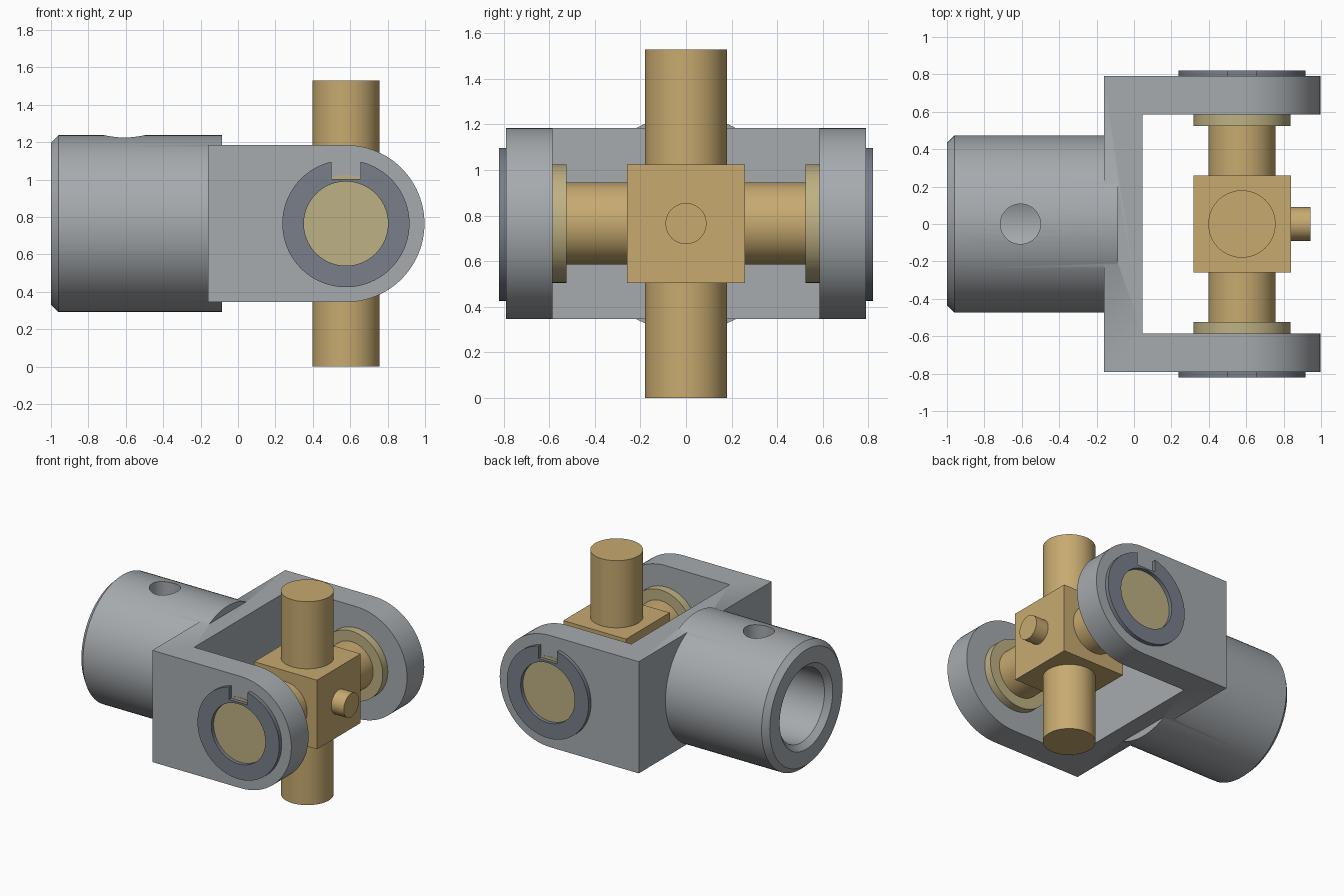
import bpy, bmesh, math
from mathutils import Matrix, Vector

if "Cube" in bpy.data.objects:
    bpy.data.objects.remove(bpy.data.objects["Cube"])

CZ = 0.765      # height of the shaft axis
PX = 0.577      # x of the cross centre
SEG = 96


def material(name, rgb):
    m = bpy.data.materials.new(name)
    lin = [((c / 255 + 0.055) / 1.055) ** 2.4 for c in rgb]
    m.diffuse_color = (*lin, 1)
    m.use_nodes = True
    m.node_tree.nodes["Principled BSDF"].inputs["Base Color"].default_value = m.diffuse_color
    return m


STEEL = material("steel grey", (166, 171, 175))
DARK = material("dark steel", (120, 127, 138))
BRASS = material("brass", (199, 170, 112))
BUSHING = material("pale bronze", (190, 177, 132))


def finish(name, bm, mat):
    bmesh.ops.recalc_face_normals(bm, faces=bm.faces)
    me = bpy.data.meshes.new(name)
    bm.to_mesh(me)
    bm.free()
    ob = bpy.data.objects.new(name, me)
    bpy.context.collection.objects.link(ob)
    me.materials.append(mat)
    return ob


def box(name, lo, hi, mat):
    bm = bmesh.new()
    lo, hi = Vector(lo), Vector(hi)
    bmesh.ops.create_cube(bm, size=1)
    for v in bm.verts:
        v.co = (lo + hi) / 2 + Vector(a * b for a, b in zip(v.co, hi - lo))
    return finish(name, bm, mat)


def rod(name, a, b, r, mat):
    """Cylinder from point a to point b."""
    a, b = Vector(a), Vector(b)
    rot = (b - a).to_track_quat('Z', 'Y').to_matrix().to_4x4()
    bm = bmesh.new()
    bmesh.ops.create_cone(bm, cap_ends=True, segments=SEG, radius1=r, radius2=r,
                          depth=(b - a).length,
                          matrix=Matrix.Translation((a + b) / 2) @ rot)
    return finish(name, bm, mat)


def lathe_x(name, profile, mat):
    """Spin (x, radius) points around the shaft axis."""
    bm = bmesh.new()
    rings = []
    for x, r in profile:
        if r == 0:
            rings.append([bm.verts.new((x, 0, CZ))] * SEG)
        else:
            rings.append([bm.verts.new((x, r * math.cos(t), CZ + r * math.sin(t)))
                          for t in (2 * math.pi * i / SEG for i in range(SEG))])
    for p, q in zip(rings, rings[1:]):
        for i in range(SEG):
            j = (i + 1) % SEG
            vs = list(dict.fromkeys((p[i], p[j], q[j], q[i])))
            bm.faces.new(vs)
    return finish(name, bm, mat)


def extrude_y(name, pts, y0, y1, mat):
    """Extrude an (x, z) outline along y."""
    bm = bmesh.new()
    face = bm.faces.new([bm.verts.new((x, y0, z)) for x, z in pts])
    out = bmesh.ops.extrude_face_region(bm, geom=[face])['geom']
    bmesh.ops.translate(bm, verts=[v for v in out if isinstance(v, bmesh.types.BMVert)],
                        vec=(0, y1 - y0, 0))
    return finish(name, bm, mat)


def boolean(ob, tool, op):
    """Apply a boolean and remove the tool."""
    mod = ob.modifiers.new(op.lower(), 'BOOLEAN')
    mod.operation, mod.solver, mod.object = op, 'EXACT', tool
    bpy.context.view_layer.objects.active = ob
    bpy.ops.object.modifier_apply(modifier=mod.name)
    bpy.data.objects.remove(tool, do_unlink=True)


# Fork: rounded side outline, hollowed between the arms
H = 0.42
outline = [(-0.16, CZ - H)]
outline += [(PX + H * math.cos(t), CZ + H * math.sin(t))
            for t in (-math.pi / 2 + math.pi * i / 48 for i in range(49))]
outline += [(-0.16, CZ + H)]
fork = extrude_y("fork", outline, -0.79, 0.79, STEEL)
boolean(fork, box("slot_cutter", (0.045, -0.585, 0), (1.5, 0.585, 2), STEEL), 'DIFFERENCE')

# Hub with chamfered end and blind bore
hub = lathe_x("hub", [(-0.2, 0), (-0.2, 0.275), (-0.96, 0.275), (-1.0, 0.315),
                      (-1.0, 0.433), (-0.96, 0.473), (-0.085, 0.473), (-0.085, 0)], STEEL)
boolean(hub, rod("hole_cutter", (-0.607, 0, CZ), (-0.607, 0, 1.5), 0.107, STEEL), 'DIFFERENCE')
boolean(fork, hub, 'UNION')

# Cross: block, vertical pin, horizontal pin, small locking pin
box("cross_block", (PX - 0.26, -0.26, CZ - 0.26), (PX + 0.262, 0.26, CZ + 0.26), BRASS)
for s, label in ((1, "upper"), (-1, "lower")):
    rod(label + "_pin", (PX, 0, CZ + s * 0.26), (PX, 0, CZ + s * CZ), 0.18, BRASS)
rod("locking_pin", (PX + 0.2, 0, CZ), (0.943, 0, CZ), 0.09, BRASS)

for s, label in ((-1, "front"), (1, "back")):
    rod(label + "_pin", (PX, s * 0.26, CZ), (PX, s * 0.55, CZ), 0.18, BRASS)
    # Bushing through the arm, slightly proud of its outer face
    rod(label + "_bushing", (PX, s * 0.525, CZ), (PX, s * 0.792, CZ), 0.26, BUSHING)
    # Retaining ring with a notch at the top
    ring = rod(label + "_ring", (PX, s * 0.78, CZ), (PX, s * 0.82, CZ), 0.34, DARK)
    boolean(ring, rod("ring_cutter", (PX, s * 0.7, CZ), (PX, s * 0.9, CZ), 0.225, DARK), 'DIFFERENCE')
    boolean(ring, box("notch_cutter", (PX - 0.078, s * 0.8 - 0.1, CZ + 0.238),
                      (PX + 0.078, s * 0.8 + 0.1, CZ + 0.5), DARK), 'DIFFERENCE')

# Smooth the round walls, keep edges sharp
for ob in bpy.context.collection.objects:
    ob.select_set(True)
bpy.context.view_layer.objects.active = fork
bpy.ops.object.shade_smooth_by_angle(angle=math.radians(30))
